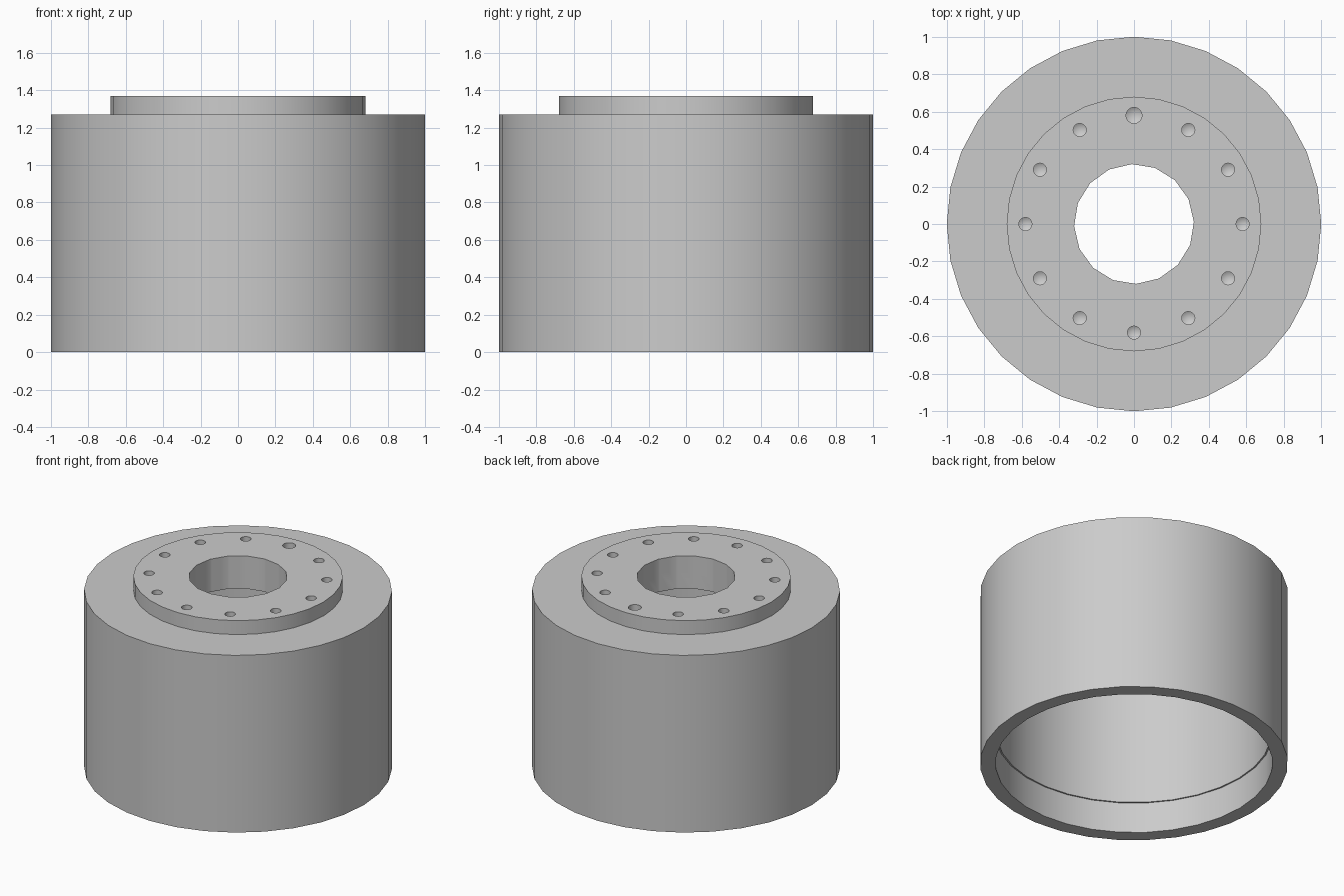
import bpy, bmesh, math
from mathutils import Matrix, Vector

old = bpy.data.objects.get("Cube")
if old:
    bpy.data.objects.remove(old, do_unlink=True)

SIDES = 32
HEIGHT, SHOULDER, CEILING = 1.37, 1.27, 1.135

grey = bpy.data.materials.new("plain grey")
grey.use_nodes = True
colour = (0.6, 0.6, 0.6, 1)
grey.diffuse_color = colour
grey.node_tree.nodes["Principled BSDF"].inputs["Base Color"].default_value = colour


def add_object(name, bm):
    bmesh.ops.recalc_face_normals(bm, faces=bm.faces)
    mesh = bpy.data.meshes.new(name)
    bm.to_mesh(mesh)
    bm.free()
    mesh.materials.append(grey)
    obj = bpy.data.objects.new(name, mesh)
    bpy.context.collection.objects.link(obj)
    return obj


def lathe(bm, profile, sides, centre=(0, 0), turn=0.0):
    """Spin (radius, z) points that begin and end on the axis."""
    rings = []
    for r, z in profile:
        count = sides if r else 1
        angles = [turn + math.tau * i / sides for i in range(count)]
        rings.append([bm.verts.new((centre[0] + r * math.cos(a),
                                    centre[1] + r * math.sin(a), z)) for a in angles])
    for a, b in zip(rings, rings[1:]):
        for i in range(sides):
            j = (i + 1) % sides
            if len(a) == 1:
                bm.faces.new((a[0], b[i], b[j]))
            elif len(b) == 1:
                bm.faces.new((a[i], a[j], b[0]))
            else:
                bm.faces.new((a[i], a[j], b[j], b[i]))


def turned(name, profile, sides=SIDES, turn=0.0):
    bm = bmesh.new()
    lathe(bm, profile, sides, turn=turn)
    return add_object(name, bm)


def cut(obj, cutter):
    mod = obj.modifiers.new("cut", 'BOOLEAN')
    mod.operation = 'DIFFERENCE'
    mod.solver = 'EXACT'
    mod.object = cutter
    bpy.context.view_layer.objects.active = obj
    bpy.ops.object.modifier_apply(modifier=mod.name)


# Hollow housing, open below, with a shallow counterbore inside the mouth
housing = turned("housing", [(0, SHOULDER), (1, SHOULDER), (1, 0), (0.9, 0),
                             (0.9, 0.22), (0.89, 0.22), (0.89, CEILING), (0, CEILING)])

# Raised mounting flange
flange = turned("mounting_flange", [(0, HEIGHT), (0.68, HEIGHT),
                                    (0.68, SHOULDER), (0, SHOULDER)])

# Central bore through both parts
bore = turned("bore_cutter", [(0, 1.5), (0.32, 1.5), (0.32, 1), (0, 1)],
              sides=16, turn=math.radians(2))
cut(housing, bore)
cut(flange, bore)

# Ring of drilled holes with pointed ends; the rear one is larger
bm = bmesh.new()
for i in range(12):
    a = math.tau * i / 12
    r = 0.043 if i == 3 else 0.035
    floor = HEIGHT - 0.05
    lathe(bm, [(0, HEIGHT + 0.1), (r, HEIGHT + 0.1), (r, floor), (0, floor - 0.6 * r)],
          16, centre=(0.58 * math.cos(a), 0.58 * math.sin(a)))
drills = add_object("drill_cutter", bm)
cut(flange, drills)

for cutter in (bore, drills):
    bpy.data.objects.remove(cutter, do_unlink=True)

# Smooth walls with crisp rims
bpy.ops.object.select_all(action='DESELECT')
for obj in (housing, flange):
    obj.select_set(True)
bpy.context.view_layer.objects.active = housing
bpy.ops.object.shade_smooth_by_angle(angle=math.radians(28))
